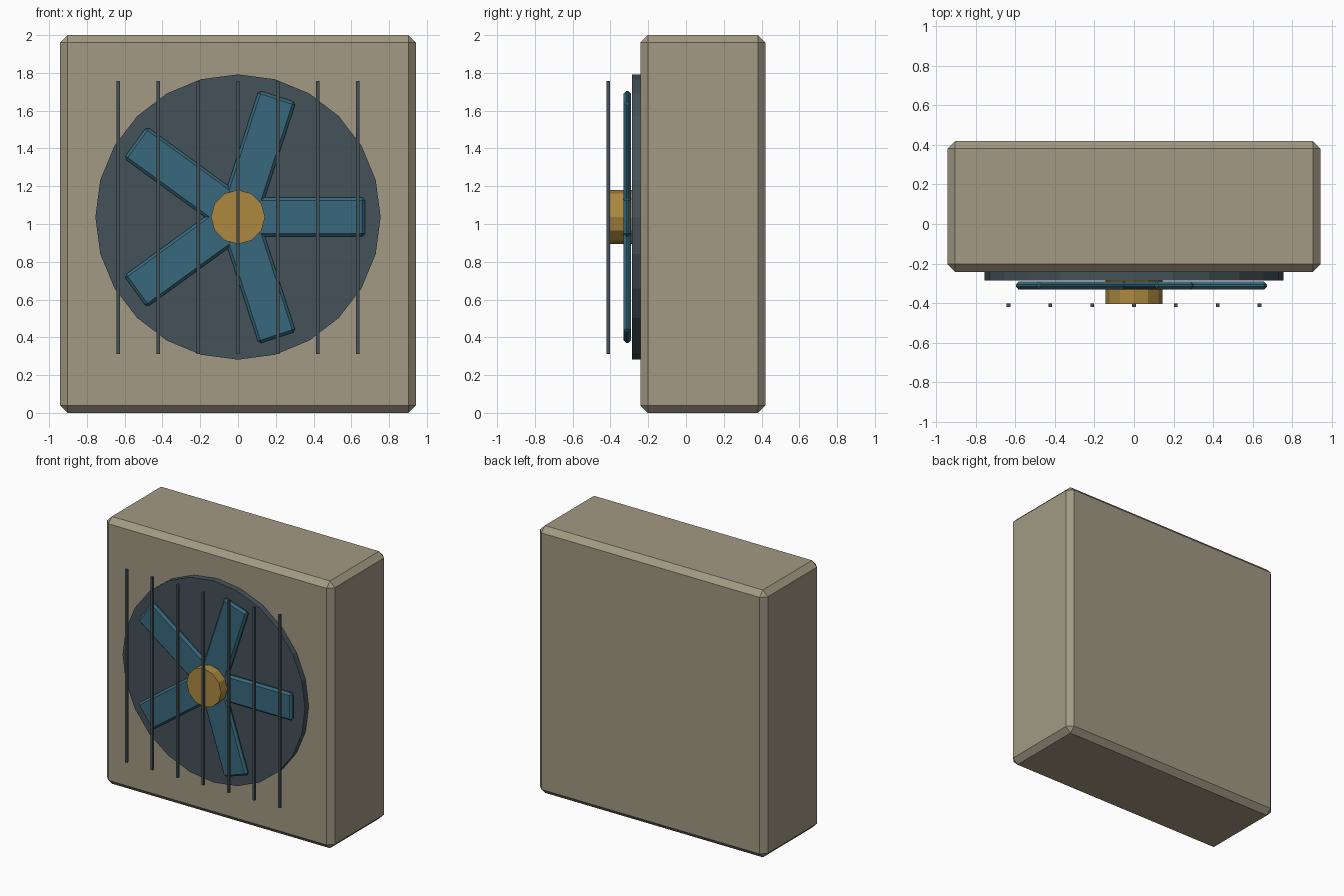
import bpy
from math import radians, cos, sin

if "Cube" in bpy.data.objects:
    bpy.data.objects.remove(bpy.data.objects["Cube"])

CZ = 1.037  # height of the fan axis


def material(name, rgb):
    m = bpy.data.materials.new(name)
    m.diffuse_color = (*rgb, 1)
    m.use_nodes = True
    m.node_tree.nodes["Principled BSDF"].inputs["Base Color"].default_value = m.diffuse_color
    return m


TAN = material("tan_casing", (0.36, 0.32, 0.23))
SLATE = material("dark_slate", (0.06, 0.085, 0.10))
BLUE = material("blue_blade", (0.04, 0.14, 0.20))
GOLD = material("gold_hub", (0.42, 0.25, 0.05))


def box(name, loc, size, mat, bevel=0.0, rot_y=0.0):
    bpy.ops.mesh.primitive_cube_add(size=1, location=loc)
    o = bpy.context.object
    o.name = name
    o.scale = size
    bpy.ops.object.transform_apply(location=False, rotation=False, scale=True)
    o.rotation_euler.y = rot_y
    o.data.materials.append(mat)
    if bevel:
        b = o.modifiers.new("Bevel", 'BEVEL')
        b.width = bevel
        b.segments = 1
    return o


def disc(name, sides, radius, y0, y1, mat):
    bpy.ops.mesh.primitive_cylinder_add(
        vertices=sides, radius=radius, depth=y1 - y0,
        location=(0, (y0 + y1) / 2, CZ), rotation=(radians(90), 0, 0))
    o = bpy.context.object
    o.name = name
    o.data.materials.append(mat)
    return o


# Chamfered casing
box("casing", (0, 0.089, 1.0), (1.886, 0.662, 2.0), TAN, 0.04)

# Round fan opening backing and central hub
disc("fan_backing", 24, 0.755, -0.286, -0.22, SLATE)
disc("fan_hub", 12, 0.143, -0.404, -0.28, GOLD)

# Five radial blades
R_IN, R_OUT = 0.10, 0.672
mid = (R_IN + R_OUT) / 2
for i in range(5):
    a = radians(72 * i)
    box(f"fan_blade_{i + 1}", (mid * cos(a), -0.311, CZ + mid * sin(a)),
        (R_OUT - R_IN, 0.04, 0.207), BLUE, 0.015, -a)

# Vertical guard bars
for i in range(7):
    box(f"guard_bar_{i + 1}", ((i - 3) * 0.2113, -0.411, 1.035),
        (0.018, 0.018, 1.444), SLATE)
